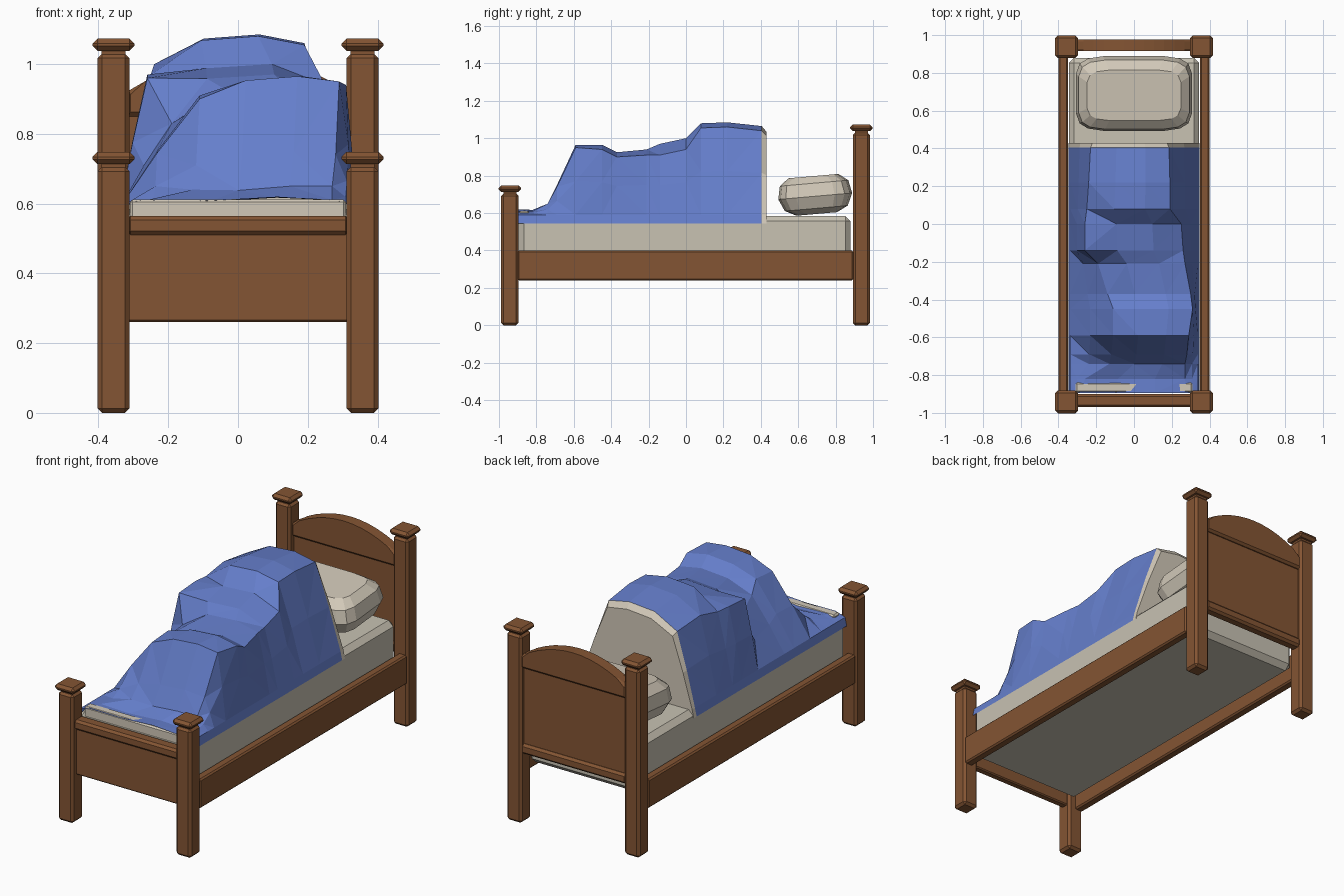
import bpy, bmesh, math
from mathutils import Vector

cube = bpy.data.objects.get("Cube")
if cube:
    bpy.data.objects.remove(cube, do_unlink=True)


def material(name, rgb):
    m = bpy.data.materials.new(name)
    m.use_nodes = True
    m.diffuse_color = (*rgb, 1)
    m.node_tree.nodes["Principled BSDF"].inputs["Base Color"].default_value = (*rgb, 1)
    return m


WOOD = material("brown wood", (0.23, 0.09, 0.033))
SHEET = material("cream sheet", (0.58, 0.54, 0.45))
LINEN = material("pale linen", (0.64, 0.58, 0.48))
BLUE = material("blue blanket", (0.13, 0.21, 0.6))


def finish(bm, name, *mats):
    bmesh.ops.recalc_face_normals(bm, faces=bm.faces)
    mesh = bpy.data.meshes.new(name)
    bm.to_mesh(mesh)
    bm.free()
    for m in mats:
        mesh.materials.append(m)
    obj = bpy.data.objects.new(name, mesh)
    bpy.context.collection.objects.link(obj)
    return obj


def bevel_all(bm, width):
    bmesh.ops.bevel(bm, geom=bm.edges[:], offset=width, segments=1,
                    affect='EDGES', profile=0.5)


def box(name, low, high, bevel, mat=WOOD):
    low, high = Vector(low), Vector(high)
    bm = bmesh.new()
    bmesh.ops.create_cube(bm, size=1)
    for v in bm.verts:
        v.co = (low + high) / 2 + v.co * (high - low)
    if bevel:
        bevel_all(bm, bevel)
    return finish(bm, name, mat)


def loft(bm, rings, closed):
    """Join successive rings of points with faces."""
    rows = [[bm.verts.new(p) for p in ring] for ring in rings]
    n = len(rows[0])
    for a, b in zip(rows, rows[1:]):
        for i in range(n if closed else n - 1):
            j = (i + 1) % n
            bm.faces.new((a[i], a[j], b[j], b[i]))
    return rows


# Corner posts with necks and caps
for end, y, top in (("front", -0.942, 0.705), ("back", 0.938, 1.03)):
    for side, x in (("right", -0.357), ("left", 0.357)):
        def block(part, half, z0, z1, bevel):
            box(f"{end}_{side}_{part}", (x - half, y - half, z0),
                (x + half, y + half, z1), bevel)
        block("post", 0.046, 0, top, 0.013)
        block("post_neck", 0.035, top - 0.01, top + 0.02, 0)
        block("post_cap", 0.06, top + 0.008, top + 0.043, 0.014)

# Side rails
for side, s in (("right", -1), ("left", 1)):
    a, b = sorted((s * 0.35, s * 0.4))
    box(f"{side}_side_rail", (a, -0.9, 0.24), (b, 0.895, 0.4), 0.008)

# Footboard
box("footboard_panel", (-0.32, -0.955, 0.26), (0.32, -0.915, 0.53), 0.006)
box("footboard_top_rail", (-0.32, -0.97, 0.51), (0.32, -0.9, 0.565), 0.012)

# Headboard with arched crest
box("headboard_panel", (-0.32, 0.93, 0.4), (0.32, 0.96, 0.87), 0)
box("headboard_bottom_rail", (-0.32, 0.915, 0.38), (0.32, 0.975, 0.435), 0.012)
bm = bmesh.new()
arch = [(-0.32, 0.85), (0.32, 0.85)]
for i in range(13):
    x = 0.32 - 0.64 * i / 12
    arch.append((x, 1.02 - 0.1 * (x / 0.32) ** 2))
rows = loft(bm, [[(x, y, z) for x, z in arch] for y in (0.915, 0.978)], True)
for row in rows:
    bm.faces.new(row)
rims = [e for e in bm.edges if abs(e.verts[0].co.y - e.verts[1].co.y) < 0.01]
bmesh.ops.bevel(bm, geom=rims, offset=0.012, segments=1, affect='EDGES', profile=0.5)
finish(bm, "headboard_crest", WOOD)

# Mattress and the sheet showing at the foot
box("mattress", (-0.345, -0.895, 0.29), (0.345, 0.88, 0.585), 0.028, SHEET)
box("foot_sheet", (-0.31, -0.892, 0.55), (0.31, -0.84, 0.612), 0.008, LINEN)

# Pillow: rounded outline lofted through five levels, slightly tilted
bm = bmesh.new()
rings = []
for hx, hy, z in ((0.2, 0.11, -0.105), (0.28, 0.17, -0.075), (0.31, 0.2, -0.01),
                  (0.295, 0.185, 0.06), (0.25, 0.135, 0.098)):
    ring = []
    for k in range(16):
        a = math.tau * (k + 0.5) / 16
        c, s = math.cos(a), math.sin(a)
        px = hx * math.copysign(abs(c) ** 0.4, c)
        py = hy * math.copysign(abs(s) ** 0.4, s)
        ring.append((px, py, z))
    rings.append(ring)
rows = loft(bm, rings, True)
bm.faces.new(rows[0])
bm.faces.new(rows[-1])
pillow = finish(bm, "pillow", LINEN)
pillow.location = (0, 0.69, 0.7)
pillow.rotation_euler.x = math.radians(5)

# Blanket over a sleeping shape:
# y, right shoulder x and z, crest z, left shoulder x and z
SECTIONS = (
    (-0.895, -0.28, 0.61, 0.62, 0.28, 0.61),
    (-0.82, -0.26, 0.61, 0.617, 0.27, 0.61),
    (-0.74, -0.13, 0.64, 0.65, 0.27, 0.65),
    (-0.69, -0.12, 0.71, 0.75, 0.28, 0.74),
    (-0.59, -0.11, 0.9, 0.965, 0.29, 0.95),
    (-0.45, -0.11, 0.91, 0.965, 0.31, 0.94),
    (-0.37, -0.14, 0.86, 0.925, 0.3, 0.9),
    (-0.21, -0.19, 0.83, 0.94, 0.27, 0.91),
    (-0.14, -0.26, 0.96, 0.97, 0.26, 0.91),
    (0, -0.26, 0.97, 1.0, 0.25, 0.94),
    (0.08, -0.25, 0.97, 1.08, 0.19, 1.055),
    (0.22, -0.24, 1.0, 1.085, 0.19, 1.06),
    (0.405, -0.23, 0.98, 1.065, 0.185, 1.04),
    (0.43, -0.22, 0.96, 1.035, 0.175, 1.015),
)


def blanket_ring(y, xr, zr, crest, xl, zl):
    def flank(s, x, z):
        base = 0.59
        mid = (0.53 * s * 0.34 + 0.47 * x, y, base + (z - base) * 0.5)
        return [(s * 0.348, y, 0.545), (s * 0.338, y, base), mid, (x, y, z)]
    w = xl - xr
    top = [(xr + w * 0.33, y, crest - 0.012), (xr + w * 0.7, y, crest)]
    return flank(-1, xr, zr) + top + flank(1, xl, zl)[::-1]


bm = bmesh.new()
rows = loft(bm, [blanket_ring(*s) for s in SECTIONS], False)
bm.faces.new(rows[-1])
# The hem and its closing end are sheet coloured
for f in bm.faces:
    f.material_index = 1 if f.calc_center_median().y > 0.41 else 0
bmesh.ops.triangulate(bm, faces=[f for f in bm.faces if f.material_index == 0])
finish(bm, "blanket", BLUE, LINEN)
